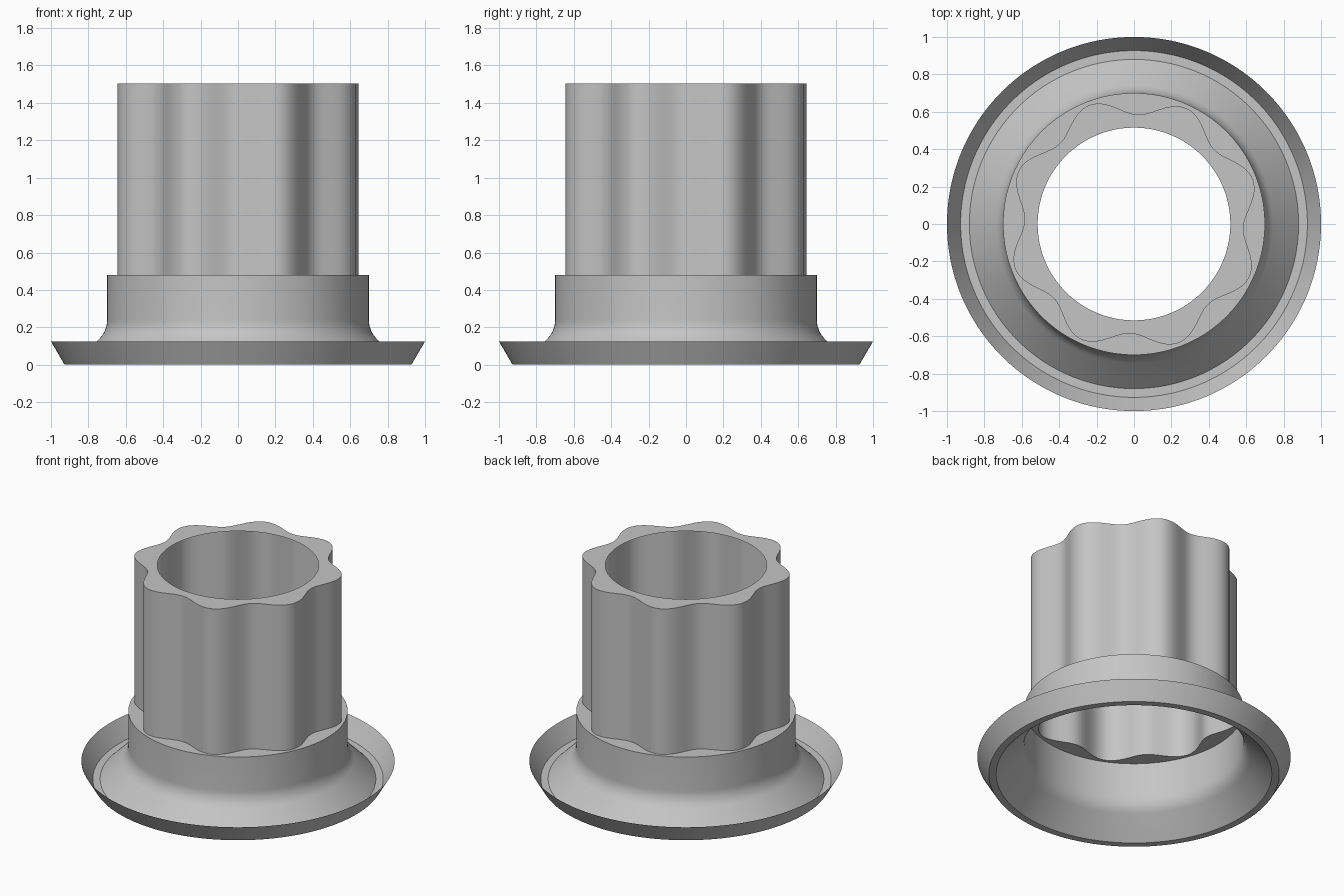
import bpy
import bmesh
from math import cos, sin, pi, radians

cube = bpy.data.objects.get("Cube")
if cube:
    bpy.data.objects.remove(cube, do_unlink=True)

SEGMENTS = 192
LOBES = 8
TOP = 1.505
SHOULDER = 0.48
COLLAR_R = 0.70

grey = bpy.data.materials.new("light_grey")
grey.use_nodes = True
colour = (0.56, 0.56, 0.56, 1.0)
grey.diffuse_color = colour
grey.node_tree.nodes["Principled BSDF"].inputs["Base Color"].default_value = colour


def lobed(angle):
    """Radius of the wavy sleeve outline."""
    return 0.632 - 0.047 * cos(LOBES * (angle + radians(2)))


def sheet(name, profile):
    """Sweep a profile of (radius, z) around z; a radius may be a function of angle."""
    bm = bmesh.new()
    angles = [2 * pi * i / SEGMENTS for i in range(SEGMENTS)]
    rings = []
    for radius, z in profile:
        ring = []
        for a in angles:
            r = radius(a) if callable(radius) else radius
            ring.append(bm.verts.new((r * cos(a), r * sin(a), z)))
        rings.append(ring)
    for low, high in zip(rings, rings[1:]):
        for j in range(SEGMENTS):
            k = (j + 1) % SEGMENTS
            bm.faces.new((low[j], low[k], high[k], high[j]))
    mesh = bpy.data.meshes.new(name)
    bm.to_mesh(mesh)
    bm.free()
    mesh.materials.append(grey)
    obj = bpy.data.objects.new(name, mesh)
    bpy.context.collection.objects.link(obj)
    bpy.ops.object.select_all(action="DESELECT")
    obj.select_set(True)
    bpy.context.view_layer.objects.active = obj
    bpy.ops.object.shade_smooth_by_angle(angle=radians(30))
    return obj


# Upturned rim with a flat foot ring
rim = [(1.0, 0.125), (0.927, 0.0), (0.88, 0.0)]

# Rounded sweep from the sloping skirt into the upright collar
FILLET = 0.145
fillet = []
for step in range(9):
    a = radians(45 * (1 - step / 8))
    fillet.append((COLLAR_R + FILLET * (1 - cos(a)), 0.24 - FILLET * sin(a)))

# Collar wall and flat shoulder that meets the sleeve
collar = [(COLLAR_R, SHOULDER), (lobed, SHOULDER)]
sheet("flared_base", rim + fillet + collar)

# Fluted sleeve with a flat top ring around the round opening
sheet("fluted_sleeve", [(lobed, SHOULDER), (lobed, TOP), (0.515, TOP)])
